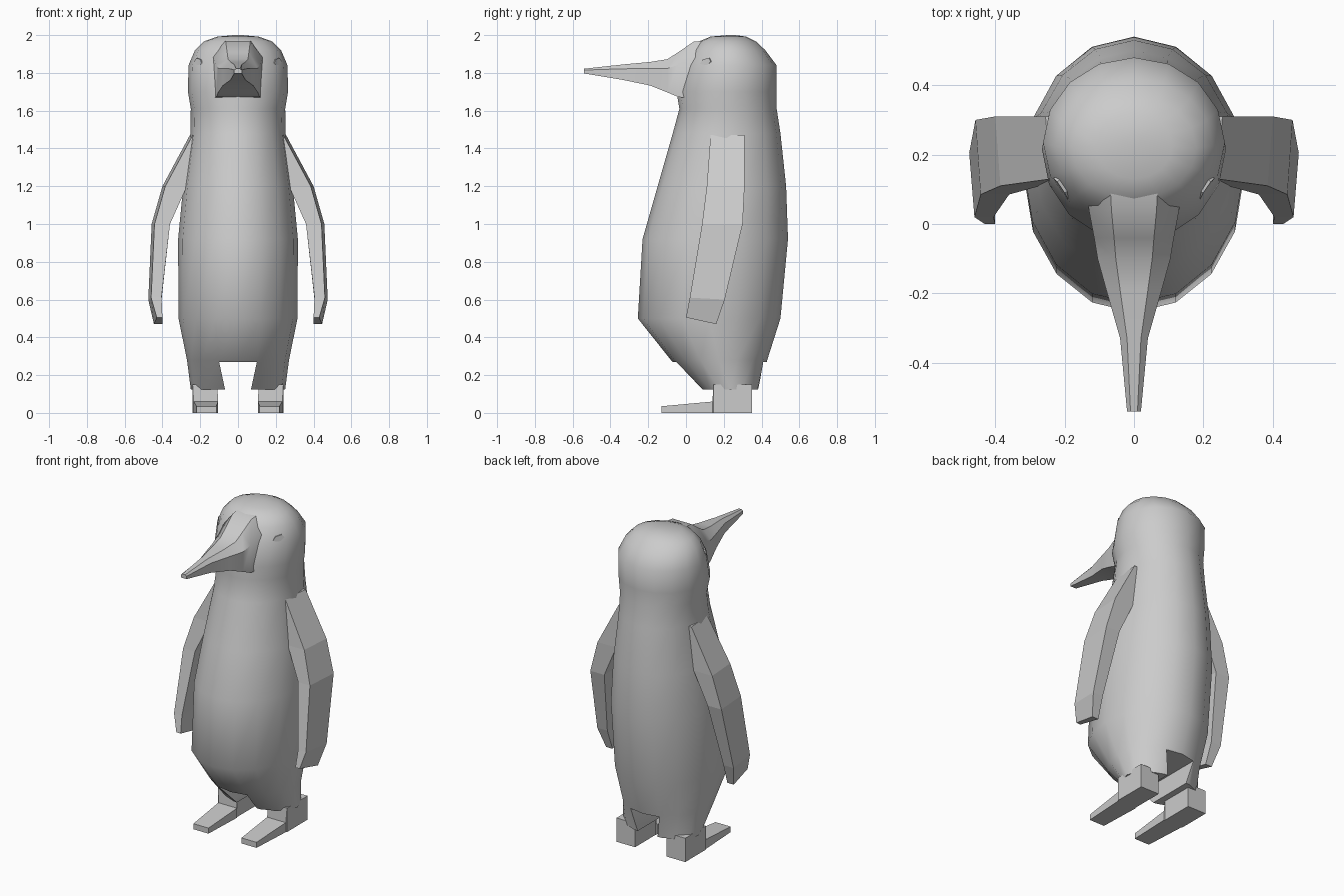
import bpy, bmesh
from math import sin, cos, pi, radians
from mathutils import Vector

if "Cube" in bpy.data.objects:
    bpy.data.objects.remove(bpy.data.objects["Cube"])

grey = bpy.data.materials.new("light_grey")
grey.use_nodes = True
GREY = (0.6, 0.6, 0.6, 1)
grey.diffuse_color = GREY
grey.node_tree.nodes["Principled BSDF"].inputs["Base Color"].default_value = GREY


def loft(name, rings):
    """Skin a list of equal-length point rings and cap both ends."""
    bm = bmesh.new()
    loops = [[bm.verts.new(p) for p in ring] for ring in rings]
    n = len(loops[0])
    for a, b in zip(loops, loops[1:]):
        for i in range(n):
            j = (i + 1) % n
            bm.faces.new((a[i], a[j], b[j], b[i]))
    bm.faces.new(loops[0])
    bm.faces.new(loops[-1])
    bmesh.ops.recalc_face_normals(bm, faces=bm.faces)
    mesh = bpy.data.meshes.new(name)
    bm.to_mesh(mesh)
    bm.free()
    mesh.materials.append(grey)
    ob = bpy.data.objects.new(name, mesh)
    bpy.context.collection.objects.link(ob)
    return ob


def smooth(ob, angle):
    bpy.ops.object.select_all(action='DESELECT')
    ob.select_set(True)
    bpy.context.view_layer.objects.active = ob
    bpy.ops.object.shade_smooth_by_angle(angle=radians(angle))


def ellipse(z, rx, front, back, n=16):
    cy, ry = (front + back) / 2, (back - front) / 2
    return [Vector((rx * cos(2 * pi * i / n), cy + ry * sin(2 * pi * i / n), z))
            for i in range(n)]


# Body and head: height, half width, front y, back y
profile = [
    (0.125, 0.25, 0.08, 0.39), (0.28, 0.27, -0.08, 0.43),
    (0.5, 0.315, -0.255, 0.5), (0.92, 0.317, -0.23, 0.54),
    (1.2, 0.29, -0.15, 0.53), (1.48, 0.252, -0.07, 0.5),
    (1.61, 0.25, -0.035, 0.48), (1.7, 0.265, -0.05, 0.48),
    (1.84, 0.262, -0.01, 0.48), (1.92, 0.228, 0.03, 0.42),
    (1.967, 0.18, 0.07, 0.37), (1.992, 0.11, 0.13, 0.32),
    (2.0, 0.02, 0.22, 0.26)]
rings = [ellipse(*p) for p in profile]
body = loft("body", rings)

# Gap between the thighs
gap = loft("leg_gap_cutter", [
    [(-0.07, y, 0.05), (0.07, y, 0.05), (0.07, y, 0.13),
     (0.1, y, 0.27), (-0.1, y, 0.27), (-0.07, y, 0.13)] for y in (-0.5, 0.8)])
gap.hide_render = True
cut = body.modifiers.new("leg_gap", 'BOOLEAN')
cut.operation, cut.object, cut.solver = 'DIFFERENCE', gap, 'EXACT'
bpy.context.view_layer.objects.active = body
bpy.ops.object.modifier_apply(modifier="leg_gap")
bpy.data.objects.remove(gap)
smooth(body, 45)


# Bill: y, half width, bottom z, top z
def bill_ring(y, w, lo, hi):
    mid = lo + (hi - lo) * 0.72
    return [(-w, y, lo), (w, y, lo), (w, y, mid),
            (w * 0.5, y, hi), (-w * 0.5, y, hi), (-w, y, mid)]


bill = loft("bill", [bill_ring(*r) for r in (
    (-0.54, 0.02, 1.797, 1.822), (-0.33, 0.04, 1.762, 1.845),
    (-0.19, 0.08, 1.733, 1.858), (-0.1, 0.105, 1.697, 1.872),
    (-0.04, 0.115, 1.672, 1.91), (0.04, 0.13, 1.665, 1.965),
    (0.14, 0.14, 1.7, 1.975))])
smooth(bill, 40)

# Wing: inner x, outer x, front y, back y, front z, back z
wing = [(0.235, 0.255, 0.13, 0.31, 1.47, 1.47),
        (0.27, 0.4, 0.11, 0.31, 1.2, 1.2),
        (0.36, 0.457, 0.085, 0.3, 1.0, 1.0),
        (0.405, 0.475, 0.02, 0.205, 0.61, 0.6),
        (0.4, 0.445, 0.0, 0.16, 0.505, 0.47)]

# Foot: y, inner x, outer x, top z
foot = [(-0.13, 0.115, 0.22, 0.035), (0.14, 0.105, 0.235, 0.06),
        (0.145, 0.11, 0.24, 0.15), (0.35, 0.11, 0.24, 0.15)]

for side, s in (("left", 1), ("right", -1)):
    loft(side + "_wing", [
        [(s * xi, yf, zf), (s * (xo - 0.015), yf, zf),
         (s * xo, yb, zb), (s * xi, yb, zb)]
        for xi, xo, yf, yb, zf, zb in wing])
    loft(side + "_foot", [
        [(s * xi, y, 0), (s * xo, y, 0), (s * xo, y, top), (s * xi, y, top)]
        for y, xi, xo, top in foot])

    # Eye: thin almond plate lying on a head facet
    low, high = rings[7], rings[8]
    a, b, c = high[14], high[15], low[15]
    along = (b - a).normalized()
    up = (b - c).normalized()
    out = along.cross(up).normalized()
    if out.x < 0:
        out = -out
    centre = (a + b) / 2 + Vector((0, 0, 0.02)) - out * 0.012
    almond = [(-0.035, -0.012), (0.012, -0.02), (0.035, 0.0),
              (0.018, 0.02), (-0.02, 0.012)]
    plate = []
    for depth in (0.0, 0.009):
        pts = [centre + along * u + up * v + out * depth for u, v in almond]
        plate.append([(s * p.x, p.y, p.z) for p in pts])
    loft(side + "_eye", plate)
